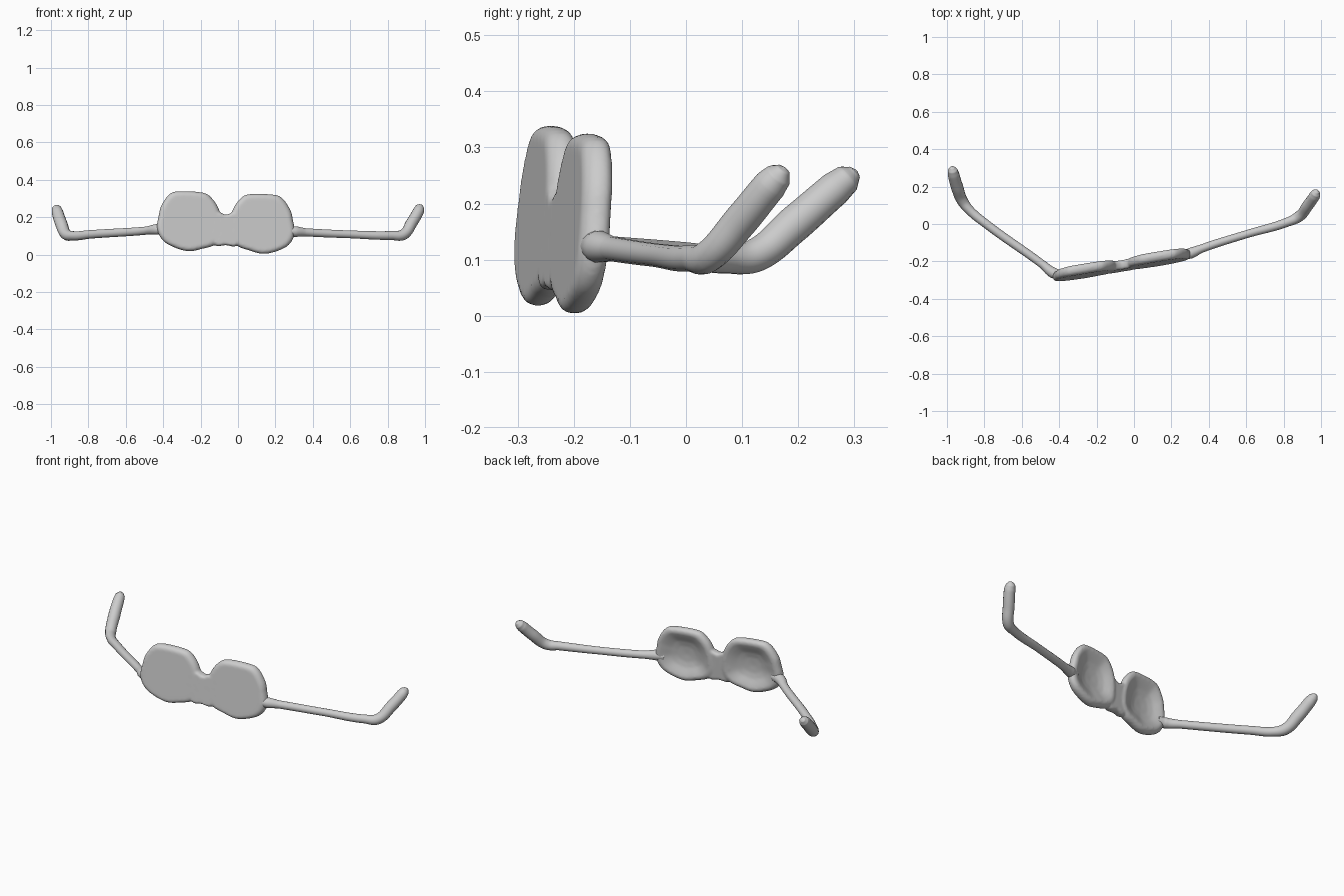
import bpy, bmesh, math
from mathutils import Vector

if "Cube" in bpy.data.objects:
    bpy.data.objects.remove(bpy.data.objects["Cube"], do_unlink=True)

grey = bpy.data.materials.new("light grey")
grey.use_nodes = True
grey.diffuse_color = (0.6, 0.6, 0.6, 1)
grey.node_tree.nodes["Principled BSDF"].inputs["Base Color"].default_value = (0.6, 0.6, 0.6, 1)


def place(u, d, z):
    """Frame coordinates (across, depth, height) to the yawed, leaning front."""
    z -= 0.035 * u
    return Vector((-0.065 + u, -0.25 + 0.167 * u + 0.09 * (z - 0.12) + d, z))


def smooth_loop(pts, steps=5):
    """Closed Catmull-Rom loop through the points."""
    out, n = [], len(pts)
    for i in range(n):
        a, b, c, d = (Vector(pts[(i + k) % n]) for k in (-1, 0, 1, 2))
        for s in range(steps):
            t = s / steps
            out.append(0.5 * (2 * b + (c - a) * t + (2 * a - 5 * b + 4 * c - d) * t * t
                              + (3 * b - a - 3 * c + d) * t ** 3))
    return out


def loft(bm, outline, rings, side=1):
    """Scale the outline about its middle through (scale, depth) rings and close both ends."""
    mid = sum(outline, Vector((0, 0))) / len(outline)
    loops = []
    for scale, depth in rings:
        pts = [mid + (p - mid) * scale for p in outline]
        loops.append([bm.verts.new(place(side * p.x, depth, p.y)) for p in pts])
    n = len(outline)
    for a, b in zip(loops, loops[1:]):
        for i in range(n):
            j = (i + 1) % n
            bm.faces.new((a[i], a[j], b[j], b[i]))
    bm.faces.new(loops[0])
    bm.faces.new(loops[-1][::-1])


# Front frame: two lenses, flat in front and dished behind, with a bridge
lens_outline = smooth_loop([
    (0.255, 0.329), (0.125, 0.327), (0.075, 0.299), (0.037, 0.24), (0.02, 0.16),
    (0.025, 0.09), (0.065, 0.047), (0.125, 0.027), (0.195, 0.011), (0.265, 0.025),
    (0.335, 0.062), (0.368, 0.125), (0.358, 0.2), (0.345, 0.25), (0.305, 0.309)])
bridge_outline = smooth_loop([
    (0.0, 0.213), (-0.05, 0.225), (-0.08, 0.14), (-0.06, 0.05),
    (0.0, 0.05), (0.06, 0.05), (0.08, 0.14), (0.05, 0.225)])
rim = [(0.03, 0), (0.88, 0), (0.95, 0.005), (0.99, 0.015), (1.005, 0.028),
       (0.985, 0.043), (0.92, 0.053), (0.83, 0.055)]
dish = [(0.7, 0.047), (0.5, 0.032), (0.3, 0.024), (0.03, 0.021)]

bm = bmesh.new()
for side in (1, -1):
    loft(bm, lens_outline, rim + dish, side)
loft(bm, bridge_outline, [(0.9, 0), (0.98, 0.01), (1, 0.026), (0.98, 0.042), (0.85, 0.05)])
bmesh.ops.recalc_face_normals(bm, faces=bm.faces)
mesh = bpy.data.meshes.new("front_frame")
bm.to_mesh(mesh)
bm.free()
frame = bpy.data.objects.new("front_frame", mesh)
bpy.context.collection.objects.link(frame)
mesh.materials.append(grey)
# Fuse the pieces and soften the joins
remesh = frame.modifiers.new("fuse", 'REMESH')
remesh.mode = 'VOXEL'
remesh.voxel_size = 0.006
remesh.use_smooth_shade = True
soften = frame.modifiers.new("soften", 'SMOOTH')
soften.factor = 0.5
soften.iterations = 8


# Arms: tapered tubes that run out sideways and turn up at the ends
def arm(name, points):
    curve = bpy.data.curves.new(name, 'CURVE')
    curve.dimensions = '3D'
    curve.bevel_depth = 1.0
    curve.bevel_resolution = 5
    curve.resolution_u = 8
    curve.use_fill_caps = True
    spline = curve.splines.new('BEZIER')
    spline.bezier_points.add(len(points) - 1)
    for bp, (x, y, z, r) in zip(spline.bezier_points, points):
        bp.co = (x, y, z)
        bp.radius = r
        bp.handle_left_type = bp.handle_right_type = 'AUTO'
    curve.materials.append(grey)
    obj = bpy.data.objects.new(name, curve)
    bpy.context.collection.objects.link(obj)
    bpy.ops.object.select_all(action='DESELECT')
    obj.select_set(True)
    bpy.context.view_layer.objects.active = obj
    bpy.ops.object.convert(target='MESH')
    bpy.ops.object.shade_smooth_by_angle(angle=math.radians(60))


arm("right_arm", [
    (-0.385, -0.272, 0.138, 0.024), (-0.43, -0.262, 0.135, 0.029), (-0.49, -0.215, 0.128, 0.022),
    (-0.79, 0.0, 0.108, 0.023), (-0.88, 0.075, 0.1, 0.025), (-0.918, 0.125, 0.108, 0.03),
    (-0.945, 0.195, 0.165, 0.033), (-0.965, 0.265, 0.226, 0.031),
    (-0.97, 0.288, 0.245, 0.026), (-0.972, 0.301, 0.256, 0.013), (-0.972, 0.304, 0.259, 0.003)])
arm("left_arm", [
    (0.255, -0.17, 0.125, 0.024), (0.305, -0.155, 0.123, 0.029), (0.36, -0.132, 0.119, 0.022),
    (0.6, -0.055, 0.108, 0.021), (0.82, 0.01, 0.102, 0.024), (0.882, 0.04, 0.106, 0.029),
    (0.93, 0.1, 0.172, 0.031), (0.965, 0.15, 0.233, 0.03),
    (0.972, 0.165, 0.25, 0.025), (0.977, 0.174, 0.261, 0.013), (0.978, 0.176, 0.264, 0.003)])
